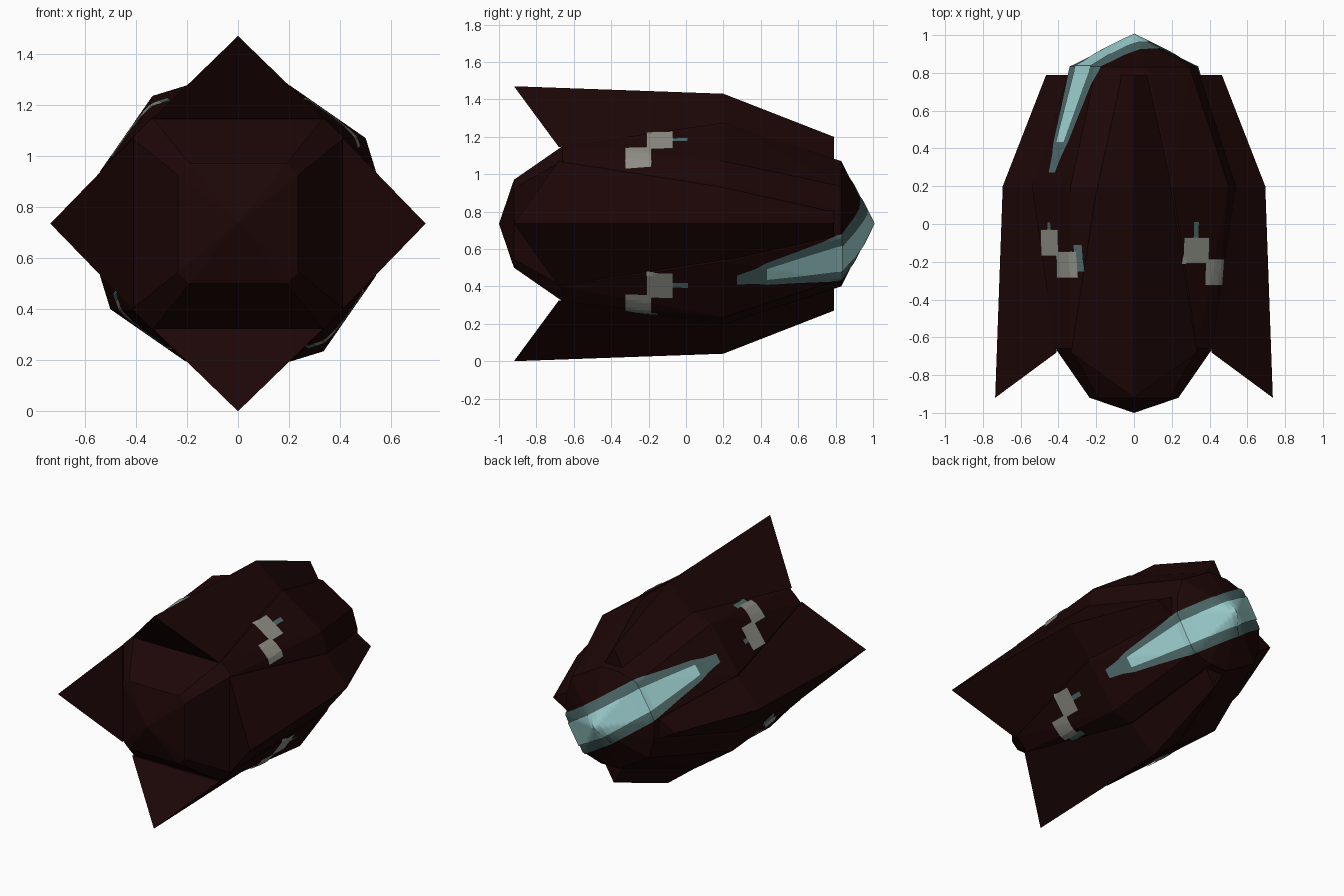
import bpy, bmesh, math
from mathutils import Vector
from mathutils.bvhtree import BVHTree

if "Cube" in bpy.data.objects:
    bpy.data.objects.remove(bpy.data.objects["Cube"])

CZ = 0.735  # height of the long axis


def material(name, rgb):
    m = bpy.data.materials.new(name)
    m.diffuse_color = (*rgb, 1)
    m.use_nodes = True
    m.node_tree.nodes["Principled BSDF"].inputs["Base Color"].default_value = m.diffuse_color
    return m


DARK = material("dark maroon", (0.012, 0.0018, 0.0018))
CYAN = material("pale cyan", (0.35, 0.65, 0.65))
TEAL = material("dull teal", (0.075, 0.14, 0.14))
GREY = material("warm grey", (0.27, 0.27, 0.235))


def finish(name, bm, mat, solid=True):
    if solid:
        bmesh.ops.recalc_face_normals(bm, faces=bm.faces)
    me = bpy.data.meshes.new(name)
    bm.to_mesh(me)
    bm.free()
    me.materials.append(mat)
    ob = bpy.data.objects.new(name, me)
    bpy.context.collection.objects.link(ob)
    return ob


def rot(x, z, k):
    for _ in range(k % 4):
        x, z = -z, x
    return x, z


# Hull: stations of (y, flat radius, flat half width, corner x, corner z)
stations = [(-0.92, 0.235, 0.19, 0.213, 0.213),
            (-0.66, 0.415, 0.335, 0.375, 0.375),
            (0.20, 0.54, 0.205, 0.50, 0.335),
            (0.83, 0.335, 0.07, 0.295, 0.20)]
bm = bmesh.new()
rings = []
for y, r, h, mx, mz in stations:
    ring = []
    for k in range(4):
        for p in ((r, h), (mx, mz), (h, r)):
            x, z = rot(*p, k)
            ring.append(bm.verts.new((x, y, CZ + z)))
    rings.append(ring)
for a, b in zip(rings, rings[1:]):
    for i in range(12):
        j = (i + 1) % 12
        bm.faces.new((a[i], a[j], b[j], b[i]))
for ring, y in ((rings[0], -1), (rings[-1], 1)):
    tip = bm.verts.new((0, y, CZ))
    for i in range(12):
        bm.faces.new((ring[i], ring[(i + 1) % 12], tip))
bmesh.ops.recalc_face_normals(bm, faces=bm.faces)
bmesh.ops.triangulate(bm, faces=bm.faces)
tree = BVHTree.FromBMesh(bm)
finish("hull", bm, DARK)

# Fins: (ridge y, ridge radius, base y, base radius, base half width)
fin = [(-0.92, 0.735, -0.68, 0.41, 0.335),
       (0.20, 0.695, 0.20, 0.53, 0.205),
       (0.79, 0.465, 0.79, 0.338, 0.075)]
for k, side in enumerate(("right", "top", "left", "bottom")):
    bm = bmesh.new()
    secs = []
    for ya, ra, yb, rb, h in fin:
        sec = []
        for y, r, t in ((ya, ra, 0), (yb, rb, h), (yb, rb, -h)):
            x, z = rot(r, t, k)
            sec.append(bm.verts.new((x, y, CZ + z)))
        secs.append(sec)
    for a, b in zip(secs, secs[1:]):
        for i in range(3):
            j = (i + 1) % 3
            bm.faces.new((a[i], a[j], b[j], b[i]))
    bm.faces.new(secs[0])
    bm.faces.new(secs[-1])
    finish(side + "_fin", bm, DARK)


# Thin markings laid on the hull by casting rays inward
def hit(angle, y, v, lift, s=None):
    d = Vector((math.cos(angle), 0, math.sin(angle)))
    p = Vector((-d.z, 0, d.x))
    if s is None:
        o, ray = Vector((0, y, CZ)) + p * v + d * 2, -d
    else:
        o, ray = Vector((0, 2, CZ)) + p * v + d * s, Vector((0, -1, 0))
    loc, n, _, _ = tree.ray_cast(o, ray)
    return loc + n * lift


def sheet(name, rows, mat):
    bm = bmesh.new()
    grid = [[bm.verts.new(c) for c in row] for row in rows]
    for a, b in zip(grid, grid[1:]):
        for i in range(len(a) - 1):
            f = bm.faces.new((a[i], a[i + 1], b[i + 1], b[i]))
            f.normal_update()
            out = f.calc_center_median() - Vector((0, 0.2, CZ))
            if f.normal.dot(out) < 0:
                f.normal_flip()
    finish(name, bm, mat, False)


def patch(name, angle, y0, y1, v0, v1, mat, lift):
    n = 8
    sheet(name, [[hit(angle, y0 + (y1 - y0) * i / n, v0 + (v1 - v0) * j / n, lift)
                  for j in range(n + 1)] for i in range(n + 1)], mat)


# Stepped grey markings on all four corners, teal slivers beside most of them
for k in range(4):
    a = math.radians(45 + 90 * k)
    s = 0.04 if k == 1 else 0
    patch("grey_mark_rear", a, -0.21 + s, -0.07 + s, 0.0, 0.16, GREY, 0.007)
    patch("grey_mark_front", a, -0.325 + s, -0.185 + s, -0.12, 0.02, GREY, 0.008)
    if k:
        patch("teal_sliver_front", a, -0.29 + s, -0.15 + s, -0.15, -0.11, TEAL, 0.006)
    patch("teal_sliver_rear", a, -0.08, 0.01, 0.07, 0.10, TEAL, 0.006)


def width(y, table):
    for (ya, wa), (yb, wb) in zip(table, table[1:]):
        if y <= yb:
            return wa + (wb - wa) * max(0, y - ya) / (yb - ya)
    return table[-1][1]


# Tapered glowing bands that run over the tail on two opposite corners
edge = [(0.27, 0.03), (0.36, 0.045), (0.43, 0.07), (0.6, 0.10), (0.83, 0.145)]
core = [(0.43, 0.035), (0.6, 0.055), (0.83, 0.08)]
for name, table, mat, lift in (("teal_band", edge, TEAL, 0.005),
                               ("cyan_band", core, CYAN, 0.0095)):
    for ang in (-34, 144):
        a = math.radians(ang)
        d = Vector((math.cos(a), 0, math.sin(a)))
        y0 = table[0][0]
        rows = []
        for i in range(17):
            y = y0 + (0.80 - y0) * i / 16
            w = width(y, table)
            rows.append([hit(a, y, w * j / 8, lift) for j in range(-8, 9)])
        # extra row that wraps the crease at the tail rim
        w = table[-1][1]
        rim = []
        for j in range(-8, 9):
            p = hit(a, 0.8299, w * j / 8, 0)
            rim.append(p + (d + Vector((0, 0.7, 0))) * lift * 1.2)
        rows.append(rim)
        for i in range(9):
            s = 0.26 * (1 - i / 8)
            rows.append([hit(a, 0, w * j / 8, lift, s) for j in range(-8, 9)])
        sheet(name, rows, mat)
